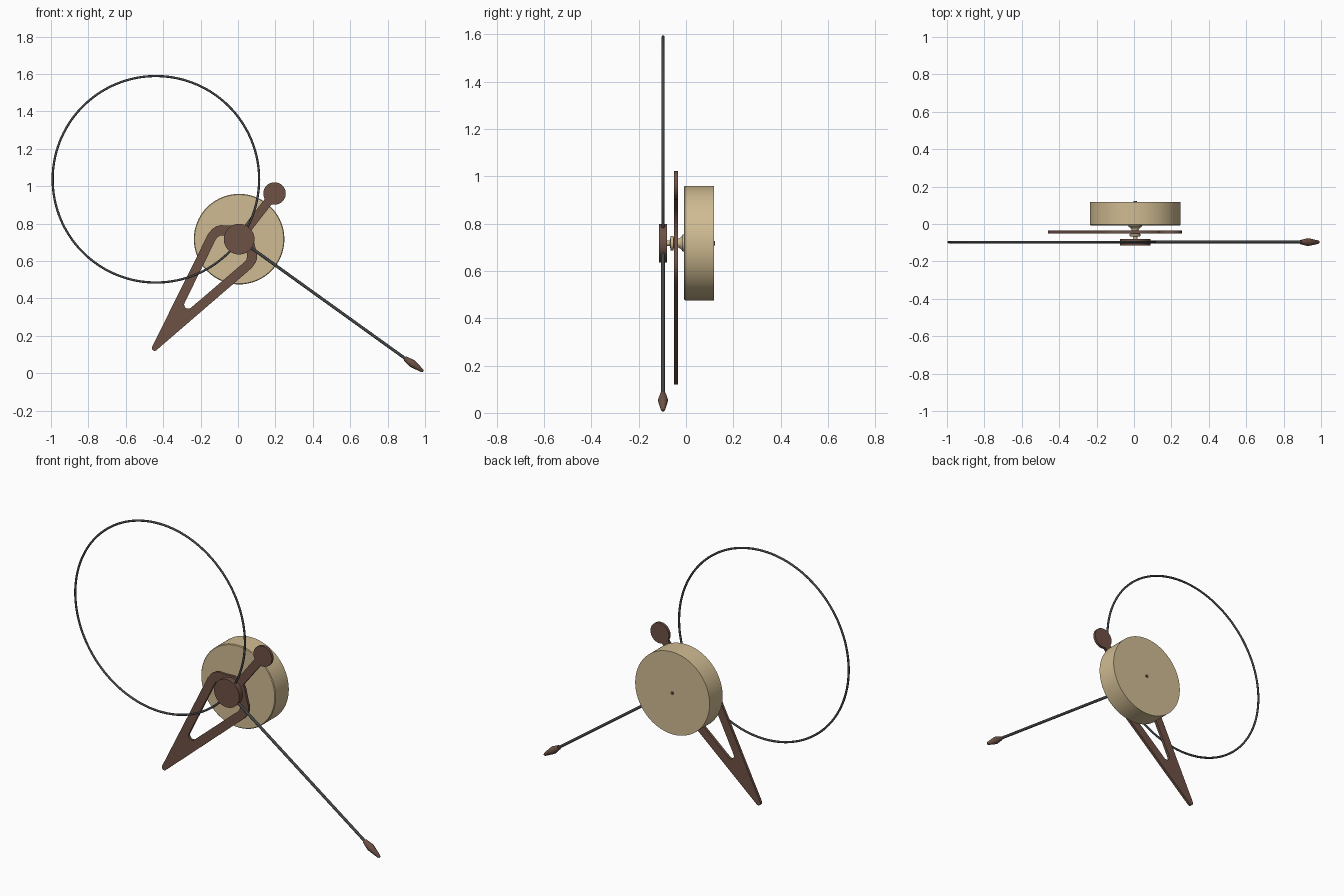
import bpy, bmesh, math
from mathutils import Vector

cube = bpy.data.objects.get("Cube")
if cube:
    bpy.data.objects.remove(cube, do_unlink=True)


def material(name, rgb):
    m = bpy.data.materials.new(name)
    m.use_nodes = True
    m.diffuse_color = (*rgb, 1)
    m.node_tree.nodes["Principled BSDF"].inputs["Base Color"].default_value = (*rgb, 1)
    return m


tan = material("tan", (0.63, 0.50, 0.29))
brown = material("brown", (0.155, 0.083, 0.06))
steel = material("dark steel", (0.055, 0.06, 0.063))


def finish(obj, mat, smooth=True):
    obj.data.materials.append(mat)
    bpy.ops.object.select_all(action="DESELECT")
    obj.select_set(True)
    bpy.context.view_layer.objects.active = obj
    if smooth:
        bpy.ops.object.shade_smooth_by_angle(angle=math.radians(35))
    return obj


def lathe(name, profile, origin, axis, mat, steps=48):
    """Revolve (radius, distance) pairs about an axis through origin."""
    bm = bmesh.new()
    pts = [(0, profile[0][1])] + profile + [(0, profile[-1][1])]
    verts = [bm.verts.new((r, 0, d)) for r, d in pts]
    edges = [bm.edges.new(pair) for pair in zip(verts, verts[1:])]
    bmesh.ops.spin(bm, geom=verts + edges, cent=(0, 0, 0), axis=(0, 0, 1),
                   angle=math.tau, steps=steps)
    bmesh.ops.remove_doubles(bm, verts=bm.verts, dist=1e-5)
    bmesh.ops.recalc_face_normals(bm, faces=bm.faces)
    turn = Vector(axis).to_track_quat("Z", "Y").to_matrix()
    bmesh.ops.rotate(bm, verts=bm.verts, cent=(0, 0, 0), matrix=turn)
    bmesh.ops.translate(bm, verts=bm.verts, vec=origin)
    mesh = bpy.data.meshes.new(name)
    bm.to_mesh(mesh)
    bm.free()
    obj = bpy.data.objects.new(name, mesh)
    bpy.context.collection.objects.link(obj)
    return finish(obj, mat)


HUB = Vector((0.006, 0, 0.717))
BACK = (0, 1, 0)
FRONT_Y = -0.097

# Movement housing and its stepped centre shaft
lathe("housing", [(0.238, -0.008), (0.242, -0.004), (0.242, 0.118)], HUB, BACK, tan, 96)
lathe("centre_shaft", [(0.012, -0.085), (0.012, -0.068), (0.03, -0.065), (0.03, -0.053),
                       (0.019, -0.051), (0.019, -0.03), (0.026, -0.02), (0.036, -0.014),
                       (0.036, -0.006)], HUB, BACK, tan)
lathe("rear_pin", [(0.009, 0.11), (0.009, 0.123)], HUB, BACK, brown, 24)
lathe("front_hub", [(0.082, -0.114), (0.082, -0.08)], HUB, BACK, brown, 64)

# Long hand: rod and arrow tip
start = HUB + Vector((0, FRONT_Y, 0))
tip = Vector((0.99, FRONT_Y, 0.01))
along = (tip - start).normalized()
reach = (tip - start).length
lathe("long_hand_rod", [(0.008, 0.05), (0.008, reach - 0.1)], start, along, steel, 20)
lathe("long_hand_tip", [(0.012, reach - 0.12), (0.021, reach - 0.075), (0.019, reach - 0.06),
                        (0.009, reach - 0.006), (0.005, reach)], start, along, brown, 32)

# Large thin ring
bpy.ops.mesh.primitive_torus_add(major_radius=0.552, minor_radius=0.006, major_segments=160,
                                 minor_segments=12, location=(-0.439, FRONT_Y, 1.037),
                                 rotation=(math.pi / 2, 0, 0))
ring = bpy.context.object
ring.name = "ring"
finish(ring, steel)


# Short hand: symmetric flat outline with an opening, u along the hand, v across
def arc(u, radius, a0, a1, count):
    angles = [math.radians(a0 + (a1 - a0) * i / count) for i in range(count + 1)]
    return [(u + radius * math.cos(a), radius * math.sin(a)) for a in angles]


def mirrored(half):
    return half + [(u, -v) for u, v in reversed(half) if v > 1e-6]


outer = mirrored(arc(0.309, 0.06, 0, 157, 20)
                 + [(0.07, 0.023), (0.06, 0.045), (0.035, 0.075), (0.015, 0.1), (0.0, 0.122),
                    (-0.02, 0.138), (-0.045, 0.147), (-0.08, 0.148), (-0.11, 0.142)]
                 + arc(-0.737, 0.015, 100, 180, 5)[:-1] + [(-0.752, 0)])
opening = mirrored([(-0.06, 0), (-0.057, 0.02), (-0.045, 0.04), (-0.03, 0.058), (-0.03, 0.073),
                    (-0.045, 0.09), (-0.063, 0.098), (-0.09, 0.096), (-0.11, 0.091)]
                   + arc(-0.443, 0.022, 102, 180, 8)[:-1] + [(-0.465, 0)])

curve = bpy.data.curves.new("short_hand", "CURVE")
curve.dimensions = "2D"
curve.fill_mode = "BOTH"
curve.extrude = 0.008
for loop in (outer, opening):
    spline = curve.splines.new("POLY")
    spline.points.add(len(loop) - 1)
    for point, (u, v) in zip(spline.points, loop):
        point.co = (u, v, 0, 1)
    spline.use_cyclic_u = True
hand = bpy.data.objects.new("short_hand", curve)
bpy.context.collection.objects.link(hand)
hand.location = HUB + Vector((0, -0.042, 0))
hand.rotation_euler = (math.pi / 2, -math.atan2(0.79, 0.613), 0)
bpy.ops.object.select_all(action="DESELECT")
hand.select_set(True)
bpy.context.view_layer.objects.active = hand
bpy.ops.object.convert(target="MESH")
finish(bpy.context.object, brown, smooth=False)
